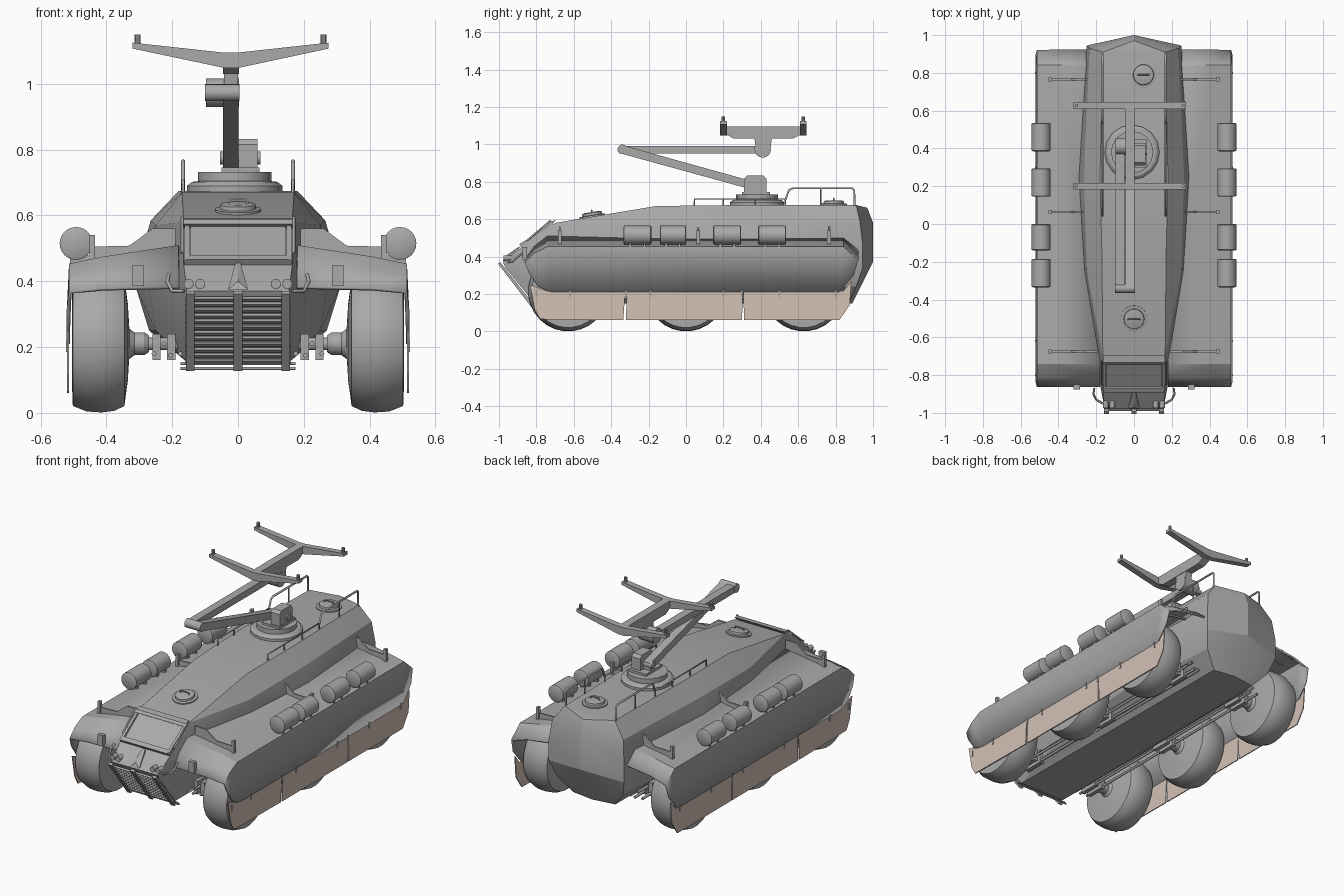
import bpy, bmesh, math
from mathutils import Vector

if "Cube" in bpy.data.objects:
    bpy.data.objects.remove(bpy.data.objects["Cube"])


def material(name, rgb):
    m = bpy.data.materials.new(name)
    m.diffuse_color = (*rgb, 1)
    m.use_nodes = True
    m.node_tree.nodes["Principled BSDF"].inputs["Base Color"].default_value = m.diffuse_color
    return m


GREY = material("armour grey", (0.40, 0.40, 0.40))
TAN = material("skirt tan", (0.66, 0.54, 0.47))


def finish(name, bm, mat=GREY, mirror=False, angle=30, thick=0):
    bmesh.ops.recalc_face_normals(bm, faces=bm.faces)
    me = bpy.data.meshes.new(name)
    bm.to_mesh(me)
    bm.free()
    ob = bpy.data.objects.new(name, me)
    bpy.context.collection.objects.link(ob)
    me.materials.append(mat)
    if thick:
        s = ob.modifiers.new("Thickness", 'SOLIDIFY')
        s.thickness, s.offset = thick, 0
    if mirror:
        ob.modifiers.new("Mirror", 'MIRROR')
    if angle:
        bpy.ops.object.select_all(action='DESELECT')
        bpy.context.view_layer.objects.active = ob
        ob.select_set(True)
        bpy.ops.object.shade_smooth_by_angle(angle=math.radians(angle))
    return ob


def hull(name, pts, **kw):
    """Convex solid around a few points."""
    bm = bmesh.new()
    for p in pts:
        bm.verts.new(p)
    r = bmesh.ops.convex_hull(bm, input=bm.verts)
    loose = {v for v in bm.verts if not v.link_faces}
    bmesh.ops.delete(bm, geom=list(loose), context='VERTS')
    bmesh.ops.dissolve_limit(bm, angle_limit=0.01, verts=bm.verts, edges=bm.edges)
    return finish(name, bm, **kw)


def box(name, x, y, z, **kw):
    return hull(name, [(a, b, c) for a in x for b in y for c in z], **kw)


def prism(name, axis, lo, hi, pts, **kw):
    """Polygon in the other two axes, extruded along one axis."""
    bm = bmesh.new()
    place = (lambda p, t: (t, *p)) if axis == 'x' else (lambda p, t: (p[0], t, p[1]))
    f = bm.faces.new([bm.verts.new(place(p, lo)) for p in pts])
    r = bmesh.ops.extrude_face_region(bm, geom=[f])
    vs = [g for g in r["geom"] if isinstance(g, bmesh.types.BMVert)]
    bmesh.ops.translate(bm, verts=vs, vec=Vector(place((0, 0), hi - lo)))
    return finish(name, bm, **kw)


def lathe(name, start, direction, profile, n=24, **kw):
    """Spin (distance along axis, radius) pairs about an axis."""
    d = Vector(direction).normalized()
    u = d.orthogonal().normalized()
    w = d.cross(u)
    bm = bmesh.new()
    rings = []
    for t, r in profile:
        c = Vector(start) + d * t
        rings.append([bm.verts.new(c + (u * math.cos(a) + w * math.sin(a)) * r)
                      for a in [2 * math.pi * i / n for i in range(n)]])
    for a, b in zip(rings, rings[1:]):
        for i in range(n):
            bm.faces.new((a[i], a[(i + 1) % n], b[(i + 1) % n], b[i]))
    bm.faces.new(rings[0])
    bm.faces.new(rings[-1])
    return finish(name, bm, **kw)


def cyl(name, a, b, r, **kw):
    d = Vector(b) - Vector(a)
    return lathe(name, a, d, [(0, r), (d.length, r)], **kw)


def rod(name, pts, r, mirror=False):
    cu = bpy.data.curves.new(name, 'CURVE')
    cu.dimensions, cu.bevel_depth, cu.bevel_resolution, cu.use_fill_caps = '3D', r, 1, True
    s = cu.splines.new('POLY')
    s.points.add(len(pts) - 1)
    for q, p in zip(s.points, pts):
        q.co = (*p, 1)
    cu.materials.append(GREY)
    ob = bpy.data.objects.new(name, cu)
    bpy.context.collection.objects.link(ob)
    if mirror:
        ob.modifiers.new("Mirror", 'MIRROR')


# Hull: convex body from half sections (x, y, z), both sides, plus rear ridge
half = [(.155, -.98, .37), (.155, -.965, .34), (.165, -.88, .45), (.178, -.86, .36),
        (.17, -.84, .25), (.15, -.81, .15), (.165, -.70, .58), (.20, -.70, .40),
        (.17, -.16, .67), (.25, -.25, .57), (.275, -.25, .40), (.25, -.25, .25),
        (.18, .25, .675), (.265, .25, .585), (.29, .25, .50), (.31, .25, .38), (.27, .25, .25),
        (.165, .91, .675), (.235, .93, .585), (.25, .945, .46), (.25, .945, .34),
        (.22, .91, .24), (.14, .87, .15)]
ridge = [(0, .97, .66), (0, 1, .58), (0, 1, .37), (0, .89, .15)]
hull("hull", [(s * x, y, z) for x, y, z in half for s in (1, -1)] + ridge, angle=20)

# Fenders: sheet lofted from front lip to rear lip, with side plate
rows = [(-.86, .38, .375, .365, .31), (-.81, .45, .43, .415, .24), (-.74, .505, .47, .45, .21),
        (.84, .505, .47, .45, .21), (.92, .44, .41, .38, .30)]
bm = bmesh.new()
grid = []
for y, a, b, c, d in rows:
    grid.append([bm.verts.new(p) for p in ((.18, y, a), (.41, y, b), (.51, y, c), (.516, y * .975, d))])
for p, q in zip(grid, grid[1:]):
    for i in range(3):
        bm.faces.new((p[i], p[i + 1], q[i + 1], q[i]))
finish("fender", bm, mirror=True, thick=.01, angle=20)

# Cloth skirts in three panels with hooks
for pts in ([(-.835, .25), (-.74, .215), (-.325, .215), (-.335, .06), (-.78, .065), (-.81, .12)],
            [(-.315, .215), (.303, .215), (.3, .06), (-.322, .06)],
            [(.307, .215), (.84, .215), (.885, .27), (.875, .14), (.82, .06), (.31, .06)]):
    prism("skirt", 'x', .513, .519, pts, mat=TAN, mirror=True, angle=0)
for y in (-.8, -.62, -.19, -.32, .3, .2, .5, .8):
    box("skirt_hook", (.515, .523), (y - .005, y + .005), (.185, .22), mirror=True, angle=0)

# Wheels, axles and hubs
tyre = [(0, .04), (.005, .12), (.012, .17), (.015, .195), (.045, .21), (.085, .215), (.13, .212),
        (.172, .195), (.175, .12), (.16, .05)]
for y in (-.63, 0, .63):
    lathe("wheel", (.33, y, .215), (1, 0, 0), tyre, n=28, mirror=True, angle=40)
    cyl("axle", (.1, y, .21), (.34, y, .21), .02, n=12, mirror=True)
    lathe("axle_hub", (.27, y, .21), (1, 0, 0), [(0, .025), (.015, .035), (.045, .035), (.065, .05)],
          n=14, mirror=True)
    for x in (.19, .235):
        box("suspension_bracket", (x, x + .025), (y - .06, y + .06), (.16, .24), mirror=True, angle=0)

# Long suspension rods beside the belly
for x, z in ((.175, .18), (.205, .175), (.225, .21), (.255, .18)):
    rod("torsion_rod", [(x, -.72, z), (x, .78, z)], .008, True)

# Fuel drums on cradles
for y0, y1 in ((-.335, -.185), (-.14, 0), (.145, .295), (.385, .535)):
    lathe("fuel_drum", (.492, y0, .515), (0, 1, 0),
          [(0, .043), (.004, .05), (y1 - y0 - .004, .05), (y1 - y0, .043)], mirror=True)
    for t in (.25, .75):
        y = y0 + (y1 - y0) * t
        box("drum_cradle", (.455, .51), (y - .006, y + .006), (.44, .48), mirror=True, angle=0)

# Gusset brackets between hull and fenders
for y in (-.675, .065, .765):
    prism("gusset", 'y', y - .004, y + .004,
          [(.19, .49), (.19, .56), (.26, .56), (.33, .508), (.45, .505), (.45, .45)], mirror=True, angle=0)
    box("gusset_post", (.435, .452), (y - .01, y + .01), (.45, .54), mirror=True, angle=0)

# Roof rails
rod("rear_rail", [(.167, .90, .67), (.167, .90, .755), (.167, .89, .765), (.167, .57, .765),
                  (.167, .55, .755), (.167, .53, .70)], .006, True)
rod("side_rail", [(.167, .045, .67), (.167, .045, .708), (.167, .53, .708), (.167, .53, .67)], .005, True)
for y in (.2, .37):
    rod("rail_post", [(.167, y, .67), (.167, y, .708)], .005, True)
rod("rail_post", [(.167, .72, .67), (.167, .72, .765)], .005, True)

# Hatches: rear flat one, front one tilted on the slope
for base, d in (((.05, .79, .67), (0, 0, 1)), ((0, -.5, .608), (0, -.165, .986))):
    lathe("hatch", base, d, [(0, .07), (.012, .07), (.014, .055), (.026, .053), (.03, .04)])
    c = Vector(base) + Vector(d) * .03
    rod("hatch_handle", [c + Vector((-.03, 0, 0)), c + Vector((-.025, 0, .012)),
                         c + Vector((.025, 0, .012)), c + Vector((.03, 0, 0))], .004)

# Windscreen: plate with frame, visor and struts on the sloping front
def slope(t, lift=0):
    return (-.88 + .18 * t - .58 * lift, .45 + .13 * t + .81 * lift)
prism("windscreen", 'x', -.145, .145, [slope(.05), slope(.05, .008), slope(.92, .008), slope(.92)], angle=0)
prism("windscreen_sill", 'x', -.155, .155, [slope(0), slope(0, .02), slope(.12, .018), slope(.14)], angle=0)
prism("visor", 'x', -.165, .165, [slope(.86), slope(.82, .022), slope(.9, .026), slope(1.05, .008)], angle=0)
prism("windscreen_side", 'x', .148, .163, [slope(0), slope(0, .018), slope(.95, .014), slope(.95)],
      mirror=True, angle=0)
rod("visor_strut", [(.17, *slope(.2, .012)), (.17, *slope(.95, .025))], .005, True)

# Nose: bumper slats and upright bars down the sloping grille
def nose(t, lift=0):
    return (-.985 + .165 * t - .8 * lift, .36 - .21 * t - .6 * lift)
for i in range(12):
    t = .03 + i * .082
    prism("grille_slat", 'x', -.16, .16, [nose(t), nose(t, .012), nose(t + .05, .008), nose(t + .05)], angle=0)
for x in (-.145, 0, .145):
    prism("grille_bar", 'x', x - .013, x + .013, [nose(-.05), nose(-.05, .015), nose(1.06, .018), nose(1.06)],
          angle=0)
for y, z in ((-.82, .15), (-.805, .135)):
    rod("nose_crossbar", [(-.175, y, z), (.175, y, z)], .005)
hull("nose_wedge", [(-.03, -.98, .375), (.03, -.98, .375), (-.008, -.89, .455), (.008, -.89, .455),
                    (0, -.97, .40), (-.02, -.9, .4), (.02, -.9, .4)], angle=0)
for x in (.115, .15):
    cyl("headlight", (x, -.975, .392), (x, -.93, .392), .015, n=14, mirror=True)
rod("lamp_guard", [(.165, -.95, .37), (.2, -.93, .37), (.215, -.90, .40), (.21, -.87, .42)], .006, True)
box("fender_lamp", (.285, .32), (-.875, -.85), (.385, .45), mirror=True, angle=0)

# Crane base and pedestal
lathe("crane_ring", (-.01, .38, .67), (0, 0, 1),
      [(0, .145), (.02, .145), (.032, .13), (.034, .112), (.062, .112)], n=16)
prism("crane_pedestal", 'x', .002, .06, [(.31, .72), (.31, .815), (.325, .832), (.415, .832), (.43, .815), (.43, .72)],
      angle=0)
box("crane_turntable", (-.05, .065), (.30, .45), (.725, .745), angle=0)
cyl("shoulder_pin", (-.055, .385, .775), (.068, .385, .775), .02, n=14)

# Folding crane arms with elbow and wrist joints
prism("lower_arm", 'x', -.045, .002, [(.40, .745), (.40, .79), (-.33, .993), (-.36, .98), (-.345, .95)], angle=0)
prism("upper_arm", 'x', -.098, -.05, [(-.345, .952), (.41, .952), (.41, .992), (-.345, .992)], angle=0)
cyl("elbow", (-.1, -.34, .973), (.004, -.34, .973), .026, n=18)
cyl("wrist", (-.098, .41, .973), (.003, .41, .973), .044, n=18)
prism("cradle_neck", 'x', -.043, 0, [(.375, .96), (.45, .96), (.46, 1.04), (.365, 1.04)], angle=0)

# Lifting cradle: spine and two V arms with pegs
prism("cradle_spine", 'x', -.045, .003, [(.21, 1.095), (.62, 1.095), (.61, 1.05), (.57, 1.03), (.255, 1.03), (.22, 1.05)],
      angle=0)
for y in (.20, .627):
    prism("cradle_arm", 'y', y - .018, y + .018,
          [(-.32, 1.125), (-.32, 1.107), (-.04, 1.048), (0, 1.048), (.275, 1.107), (.275, 1.125), (.0, 1.095),
           (-.045, 1.095)], angle=0)
    for x in (-.305, .26):
        cyl("cradle_peg", (x, y, 1.115), (x, y, 1.15), .009, n=10)
